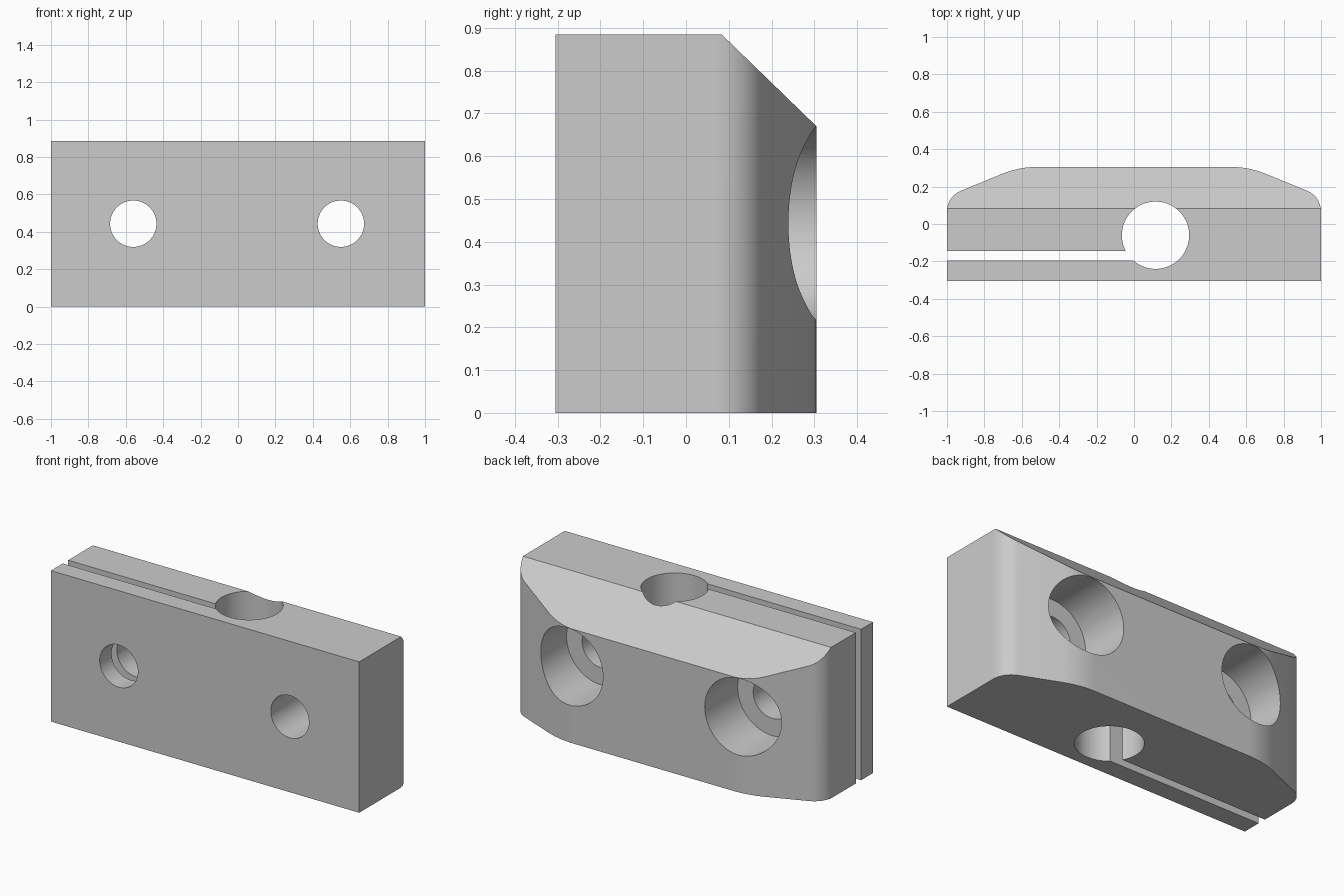
import bpy
import bmesh
import math
from mathutils import Vector

cube = bpy.data.objects.get("Cube")
if cube:
    bpy.data.objects.remove(cube, do_unlink=True)

HEIGHT = 0.885
BACK = 0.305

grey = bpy.data.materials.new("plain grey")
grey.use_nodes = True
grey.diffuse_color = (0.6, 0.6, 0.6, 1)
grey.node_tree.nodes["Principled BSDF"].inputs["Base Color"].default_value = (0.6, 0.6, 0.6, 1)


def fillet(before, corner, after, radius, steps=12):
    """Points of an arc that rounds one corner of an outline."""
    b, c, a = Vector(before), Vector(corner), Vector(after)
    u, v = (b - c).normalized(), (a - c).normalized()
    half = u.angle(v) / 2
    centre = c + (u + v).normalized() * radius / math.sin(half)
    start = (c + u * radius / math.tan(half) - centre).normalized()
    end = (c + v * radius / math.tan(half) - centre).normalized()
    return [centre + start.slerp(end, i / steps).normalized() * radius
            for i in range(steps + 1)]


def prism(name, outline, extrusion):
    """Solid made by pushing a flat outline along a vector."""
    bm = bmesh.new()
    face = bm.faces.new([bm.verts.new(p) for p in outline])
    top = bmesh.ops.extrude_face_region(bm, geom=[face])["geom"]
    verts = [g for g in top if isinstance(g, bmesh.types.BMVert)]
    bmesh.ops.translate(bm, verts=verts, vec=extrusion)
    bmesh.ops.recalc_face_normals(bm, faces=bm.faces)
    mesh = bpy.data.meshes.new(name)
    bm.to_mesh(mesh)
    bm.free()
    mesh.materials.append(grey)
    obj = bpy.data.objects.new(name, mesh)
    bpy.context.collection.objects.link(obj)
    return obj


def circle(centre, radius, axis, sides=64):
    """Outline of a circle around the y or z axis."""
    pts = []
    for i in range(sides):
        a = math.tau * i / sides
        c, s = radius * math.cos(a), radius * math.sin(a)
        pts.append(Vector(centre) + Vector((c, 0, s) if axis == "y" else (c, s, 0)))
    return pts


# Body: flat front, tapered back with rounded shoulders
side, end, shoulder, mid = (1, 0, 0), (1, 0.147, 0), (0.615, BACK, 0), (0, BACK, 0)
half = fillet(side, end, shoulder, 0.12) + fillet(end, shoulder, mid, 0.5)
outline = [Vector((1, -BACK, 0))] + half
outline += [Vector((-p.x, p.y, p.z)) for p in reversed(outline)]
body = prism("clamp_body", outline, (0, 0, HEIGHT))

# Cutters: sloping top edge, vertical bore, clamping slot
slope = [(-1.2, 0.083 - 0.1, HEIGHT + 0.097), (-1.2, BACK + 0.1, 0.67 - 0.097),
         (-1.2, BACK + 0.1, HEIGHT + 0.097)]
cutters = [
    prism("slope_cutter", slope, (2.4, 0, 0)),
    prism("bore_cutter", circle((0.115, -0.06, -0.1), 0.18, "z"), (0, 0, HEIGHT + 0.2)),
    prism("slot_cutter", [(-1.2, -0.195, -0.1), (0.1, -0.195, -0.1),
                          (0.1, -0.145, -0.1), (-1.2, -0.145, -0.1)], (0, 0, HEIGHT + 0.2)),
]

# Cutters: screw holes with wide counterbores from the back
for label, x in (("right", -0.56), ("left", 0.55)):
    cutters.append(prism(label + "_screw_hole_cutter",
                         circle((x, -0.5, 0.443), 0.124, "y"), (0, 1, 0)))
    cutters.append(prism(label + "_counterbore_cutter",
                         circle((x, 0, 0.443), 0.225, "y"), (0, 0.5, 0)))

bpy.context.view_layer.objects.active = body
for cutter in cutters:
    mod = body.modifiers.new(cutter.name, "BOOLEAN")
    mod.operation = "DIFFERENCE"
    mod.solver = "EXACT"
    mod.object = cutter
    bpy.ops.object.modifier_apply(modifier=mod.name)
    bpy.data.objects.remove(cutter, do_unlink=True)

# Smooth the curved walls, keep the machined edges sharp
bpy.ops.object.select_all(action="DESELECT")
body.select_set(True)
bpy.ops.object.shade_smooth_by_angle(angle=math.radians(20))
